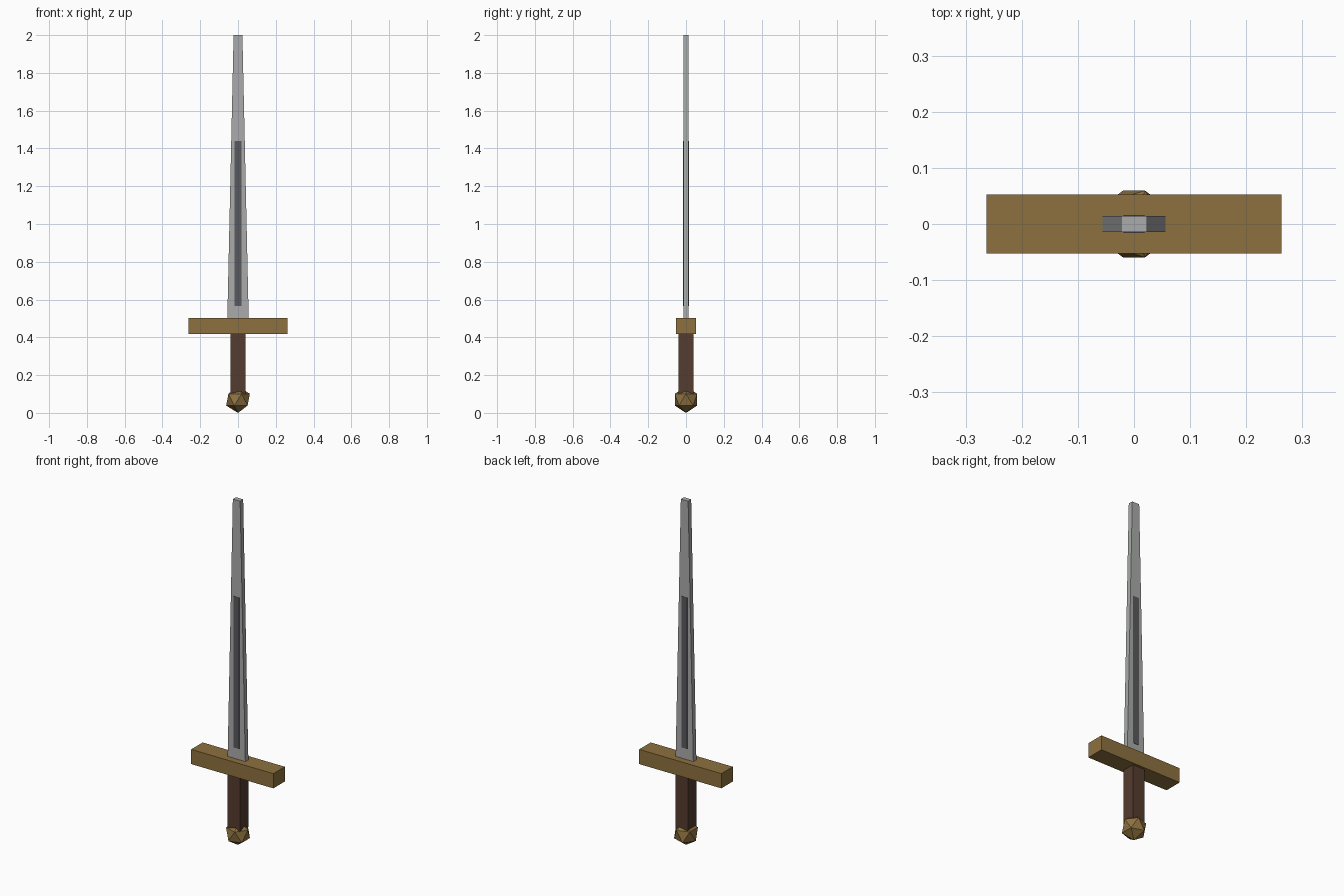
import bpy, bmesh

if "Cube" in bpy.data.objects:
    bpy.data.objects.remove(bpy.data.objects["Cube"])


def material(name, rgb):
    m = bpy.data.materials.new(name)
    m.diffuse_color = (*rgb, 1)
    m.use_nodes = True
    m.node_tree.nodes["Principled BSDF"].inputs["Base Color"].default_value = m.diffuse_color
    return m


def finish(name, bm, mat):
    mesh = bpy.data.meshes.new(name)
    bm.to_mesh(mesh)
    bm.free()
    ob = bpy.data.objects.new(name, mesh)
    bpy.context.collection.objects.link(ob)
    mesh.materials.append(mat)
    return ob


def block(name, hx, hy, z0, z1, mat, top=1.0):
    """Box from z0 to z1 with half sizes hx, hy; top scales the upper width."""
    bm = bmesh.new()
    bmesh.ops.create_cube(bm, size=2)
    for v in bm.verts:
        upper = v.co.z > 0
        v.co.x *= hx * (top if upper else 1)
        v.co.y *= hy
        v.co.z = z1 if upper else z0
    return finish(name, bm, mat)


steel = material("steel", (0.40, 0.41, 0.40))
dark_steel = material("dark_steel", (0.10, 0.10, 0.11))
brass = material("brass", (0.27, 0.165, 0.05))
leather = material("leather", (0.09, 0.045, 0.027))

# Tapered blade with a blunt tip, and the dark inlay standing just proud of it
block("blade", 0.057, 0.014, 0.48, 2.0, steel, top=0.41)
block("fuller", 0.019, 0.0158, 0.565, 1.44, dark_steel)

# Crossguard and square grip
block("crossguard", 0.263, 0.0525, 0.417, 0.502, brass)
block("grip", 0.039, 0.039, 0.10, 0.43, leather)

# Faceted pommel
bm = bmesh.new()
bmesh.ops.create_icosphere(bm, subdivisions=1, radius=0.07)
bmesh.ops.translate(bm, verts=bm.verts, vec=(0, 0, 0.07))
finish("pommel", bm, brass)
